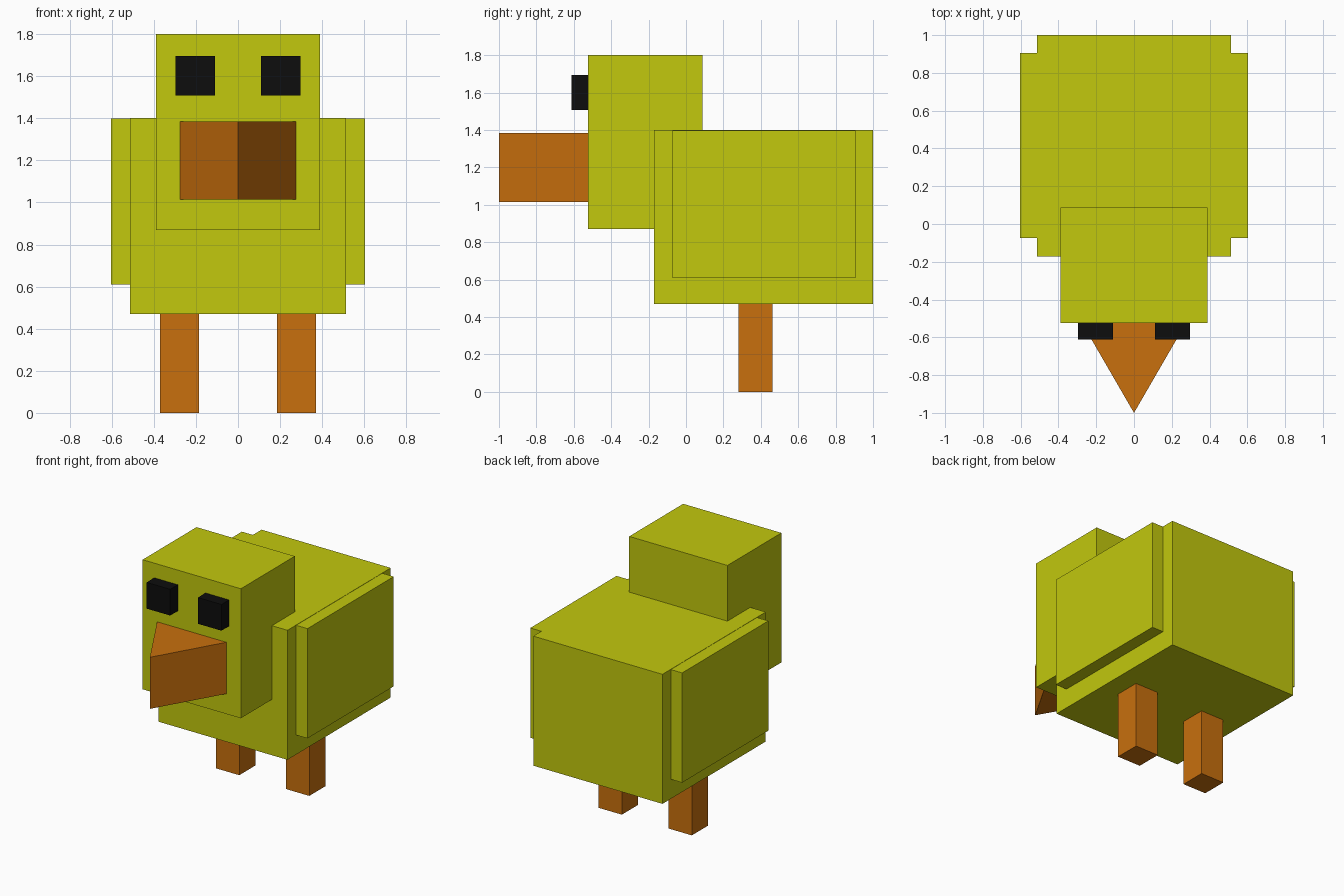
import bpy
import bmesh

cube = bpy.data.objects.get("Cube")
if cube:
    bpy.data.objects.remove(cube, do_unlink=True)


def material(name, rgb):
    mat = bpy.data.materials.new(name)
    mat.use_nodes = True
    colour = (*rgb, 1.0)
    mat.diffuse_color = colour
    bsdf = next(n for n in mat.node_tree.nodes if n.type == 'BSDF_PRINCIPLED')
    bsdf.inputs["Base Color"].default_value = colour
    return mat


yellow = material("yellow feathers", (0.54, 0.58, 0.004))
orange = material("orange beak and legs", (0.58, 0.16, 0.004))
black = material("black eyes", (0.004, 0.004, 0.004))


def prism(name, outline, z, mat):
    """Extrude a flat outline in x, y between two heights."""
    bm = bmesh.new()
    base = bm.faces.new([bm.verts.new((x, y, z[0])) for x, y in outline])
    top = bmesh.ops.extrude_face_region(bm, geom=[base])["geom"]
    verts = [v for v in top if isinstance(v, bmesh.types.BMVert)]
    bmesh.ops.translate(bm, vec=(0, 0, z[1] - z[0]), verts=verts)
    bmesh.ops.recalc_face_normals(bm, faces=bm.faces)
    mesh = bpy.data.meshes.new(name)
    bm.to_mesh(mesh)
    bm.free()
    mesh.materials.append(mat)
    obj = bpy.data.objects.new(name, mesh)
    bpy.context.collection.objects.link(obj)
    return obj


def box(name, x, y, z, mat):
    outline = [(x[0], y[0]), (x[1], y[0]), (x[1], y[1]), (x[0], y[1])]
    return prism(name, outline, z, mat)


# Body and head
box("body", (-0.513, 0.513), (-0.172, 1.0), (0.47, 1.4), yellow)
box("head", (-0.39, 0.39), (-0.525, 0.087), (0.87, 1.8), yellow)

# Wedge beak pointing forward
prism("beak", [(-0.275, -0.525), (0, -1.0), (0.275, -0.525)], (1.015, 1.385), orange)

# Paired parts: left is +x
for side, s in (("left", 1), ("right", -1)):
    box(side + "_wing", (s * 0.513, s * 0.603), (-0.073, 0.905), (0.61, 1.398), yellow)
    box(side + "_eye", (s * 0.11, s * 0.297), (-0.612, -0.525), (1.507, 1.695), black)
    box(side + "_leg", (s * 0.186, s * 0.37), (0.28, 0.462), (0, 0.47), orange)
